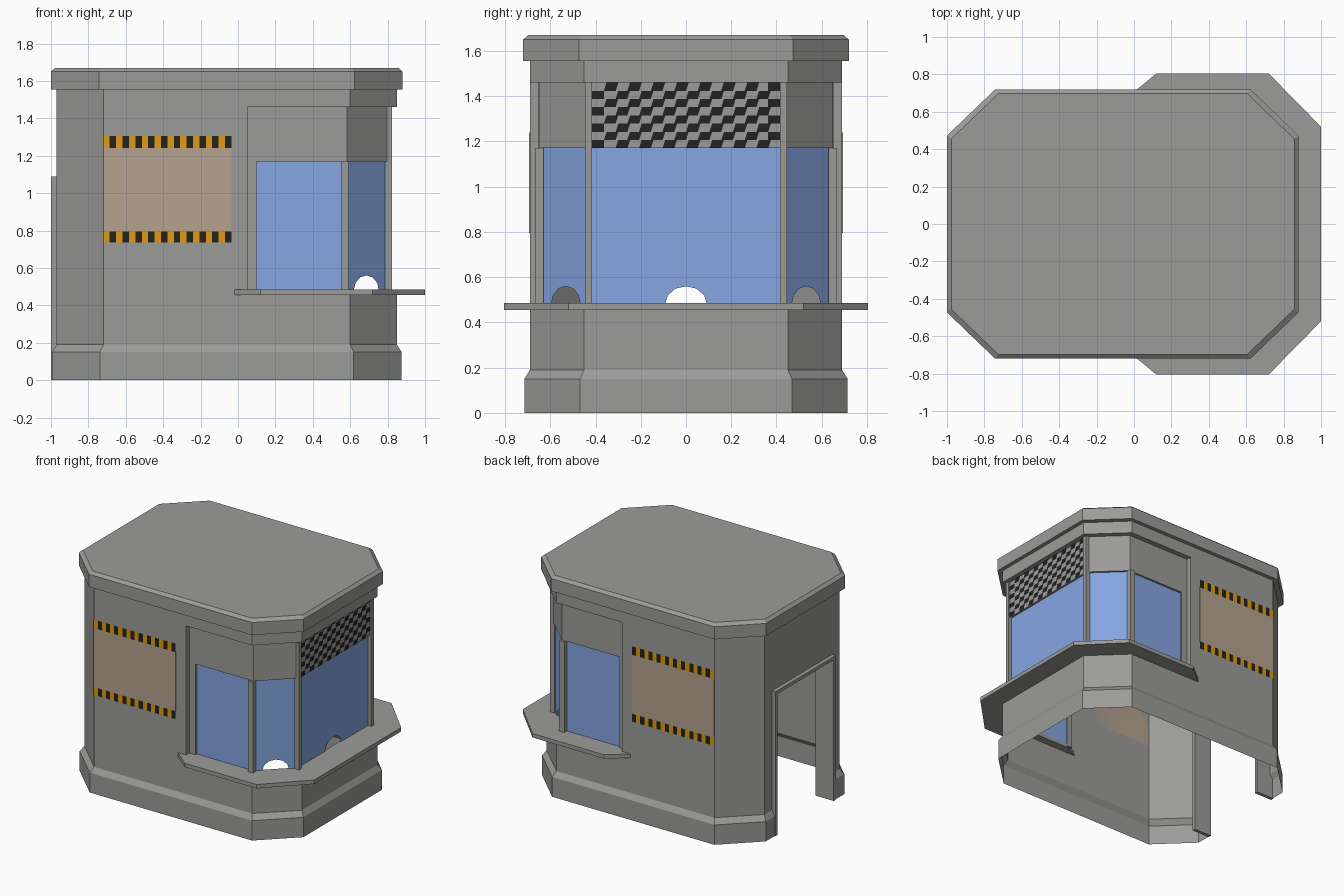
import bpy, bmesh, math

if "Cube" in bpy.data.objects:
    bpy.data.objects.remove(bpy.data.objects["Cube"])


def material(name, r, g, b):
    m = bpy.data.materials.new(name)
    m.diffuse_color = (r, g, b, 1)
    m.use_nodes = True
    m.node_tree.nodes["Principled BSDF"].inputs["Base Color"].default_value = m.diffuse_color
    return m


GREY = material("concrete grey", 0.33, 0.33, 0.32)
BLUE = material("glass blue", 0.235, 0.381, 0.768)
TAN = material("board tan", 0.46, 0.365, 0.275)
AMBER = material("stripe amber", 0.75, 0.33, 0.004)
BLACK = material("stripe black", 0.016, 0.016, 0.016)


def build(name, verts, faces, mats, indices=None):
    me = bpy.data.meshes.new(name)
    me.from_pydata(verts, [], faces)
    for m in mats:
        me.materials.append(m)
    if indices:
        me.polygons.foreach_set("material_index", indices)
    bm = bmesh.new()
    bm.from_mesh(me)
    bmesh.ops.recalc_face_normals(bm, faces=bm.faces)
    bm.to_mesh(me)
    bm.free()
    ob = bpy.data.objects.new(name, me)
    bpy.context.collection.objects.link(ob)
    return ob


def box(name, x0, x1, y0, y1, z0, z1, mat=GREY):
    v = [(x, y, z) for x in (x0, x1) for y in (y0, y1) for z in (z0, z1)]
    f = [(0, 1, 3, 2), (4, 6, 7, 5), (0, 4, 5, 1), (2, 3, 7, 6), (0, 2, 6, 4), (1, 5, 7, 3)]
    return build(name, v, f, [mat])


def half(d):
    """Front half of the chamfered plan, pushed out by d, from door edge to right face."""
    k = d * (0.41 if d < 0 else 0.75)
    return [(-0.97 - d, -0.35), (-0.97 - d, -0.45 - k), (-0.72 - k, -0.69 - d),
            (0.60 + k, -0.69 - d), (0.85 + d, -0.45 - k)]


def both(pts):
    return pts + [(x, -y) for x, y in reversed(pts)]


def loft(name, path, profile, closed=False, cap=False):
    """Sweep a (offset, z) profile along the plan path."""
    verts, faces = [], []
    for d, z in profile:
        ring = path(d)
        n = len(ring)
        verts += [(x, y, z) for x, y in ring]
    for r in range(len(profile) - 1):
        for i in range(n if closed else n - 1):
            j = (i + 1) % n
            faces.append((r * n + i, r * n + j, (r + 1) * n + j, (r + 1) * n + i))
    if cap:
        faces.append(tuple(range(len(verts) - n, len(verts))))
    return build(name, verts, faces, [GREY])


# Plinth and lower wall, open at the doorway
loft("plinth_and_lower_wall", lambda d: both(half(d)),
     [(0.025, 0), (0.025, 0.15), (0, 0.19), (0, 0.47)])

# Solid walls left of the windows, with the side of the window recess
for s, side in ((1, "front"), (-1, "back")):
    loft(side + "_wall", lambda d: [(x, s * y) for x, y in half(0)[:3] + [(0.05, -0.69), (0.05, -0.63)]],
         [(0, 0.47), (0, 1.46)])
build("wall_over_door", [(-0.97, -0.35, 1.08), (-0.97, 0.35, 1.08),
                         (-0.97, 0.35, 1.46), (-0.97, -0.35, 1.46)], [(0, 1, 2, 3)], [GREY])

# Top band and roof
loft("top_band", lambda d: both(half(d)[1:]), [(0, 1.46), (0, 1.555)], closed=True)
loft("roof", lambda d: both(half(d)[1:]),
     [(0, 1.555), (0.03, 1.555), (0.03, 1.65), (0.007, 1.67)], closed=True, cap=True)


# Window header with its soffit
def window_path(d):
    return both([(0.05, -0.69 - d)] + half(d)[3:])


loft("window_header", window_path, [(-0.055, 1.17), (-0.04, 1.17), (-0.04, 1.46), (0, 1.46)])


# Glass panes, with an arched pass-through in the three outer ones
def pane(name, a, b, arch):
    length = math.hypot(b[0] - a[0], b[1] - a[1])
    outline = [(0, 0.47), (0, 1.17), (length, 1.17), (length, 0.47)]
    if arch:
        outline += [(length / 2 + 0.093 * math.cos(t), 0.48 + 0.08 * math.sin(t))
                    for t in [i * math.pi / 6 for i in range(7)]]
        outline.insert(4, (length / 2 + 0.093, 0.47))
        outline.append((length / 2 - 0.093, 0.47))
    v = [(a[0] + (b[0] - a[0]) * u / length, a[1] + (b[1] - a[1]) * u / length, z) for u, z in outline]
    build(name, v, [tuple(range(len(v)))], [BLUE])


corners = window_path(-0.055)
for i, label in enumerate(("front", "front_corner", "right", "back_corner", "back")):
    pane(label + "_glass", corners[i], corners[i + 1], 0 < i < 4)

# Window posts and jambs
for s, side in ((1, "back"), (-1, "front")):
    def span(a, b):
        return sorted((s * a, s * b))
    box(side + "_jamb", 0.05, 0.10, *span(0.63, 0.651), 0.47, 1.46)
    box(side + "_post", 0.55, 0.592, *span(0.63, 0.668), 0.47, 1.17)
    box(side + "_corner_post", 0.785, 0.823, *span(0.415, 0.446), 0.47, 1.46)

# Counter shelf wrapping the windows
outer = both([(-0.02, -0.69), (0.12, -0.805), (0.72, -0.805), (1.0, -0.52)])
inner = both([(-0.02, -0.685), (0.10, -0.63), (0.57, -0.63), (0.785, -0.425)])
n = len(outer)
verts = [(x, y, z) for z in (0.455, 0.485) for x, y in outer + inner]
faces = []
for i in range(n - 1):
    o, p = i, n + i
    faces += [(o, o + 1, p + 1, p), (2 * n + o, 2 * n + p, 2 * n + p + 1, 2 * n + o + 1),
              (o, 2 * n + o, 2 * n + o + 1, o + 1), (p, p + 1, 2 * n + p + 1, 2 * n + p)]
faces += [(0, n, 3 * n, 2 * n), (n - 1, 3 * n - 1, 4 * n - 1, 2 * n - 1)]
build("counter", verts, faces, [GREY])

# Door frame
box("door_jamb_front", -1.0, -0.85, -0.36, -0.335, 0, 1.09)
box("door_jamb_back", -1.0, -0.85, 0.335, 0.36, 0, 1.09)
box("door_lintel", -1.0, -0.85, -0.335, 0.335, 1.065, 1.09)

# Notice boards with hazard stripes on both long sides
STRIPES = 20
for s, side in ((1, "back"), (-1, "front")):
    y0, y1 = sorted((s * 0.69, s * 0.695))
    box(side + "_board", -0.72, -0.035, y0, y1, 0.795, 1.24, TAN)
    verts, faces, idx = [], [], []
    for z0, z1 in ((0.735, 0.795), (1.24, 1.305)):
        for i in range(STRIPES):
            a, b = (-0.72 + 0.685 * (i + e) / STRIPES for e in (0, 1))
            k = len(verts)
            verts += [(a, s * 0.695, z0), (b, s * 0.695, z0), (b, s * 0.695, z1), (a, s * 0.695, z1)]
            faces.append((k, k + 1, k + 2, k + 3) if s < 0 else (k + 3, k + 2, k + 1, k))
            idx.append(i % 2)
    me = build(side + "_hazard_stripes", verts, faces, [AMBER, BLACK], idx)

# Speckled dark checks over the right window
ROWS, COLS = 8, 16
verts, faces = [], []
cw, ch = 0.83 / COLS, 0.29 / ROWS
for r in range(ROWS):
    for c in range(COLS):
        if (r + c) % 2:
            continue
        y, z = -0.415 + c * cw, 1.17 + r * ch
        lean = 0.012 if 0 < c < COLS - 1 else 0
        k = len(verts)
        verts += [(0.814, y, z), (0.814, y + cw, z), (0.814, y + cw + lean, z + ch), (0.814, y + lean, z + ch)]
        faces.append((k, k + 1, k + 2, k + 3))
build("right_header_checks", verts, faces, [BLACK])
